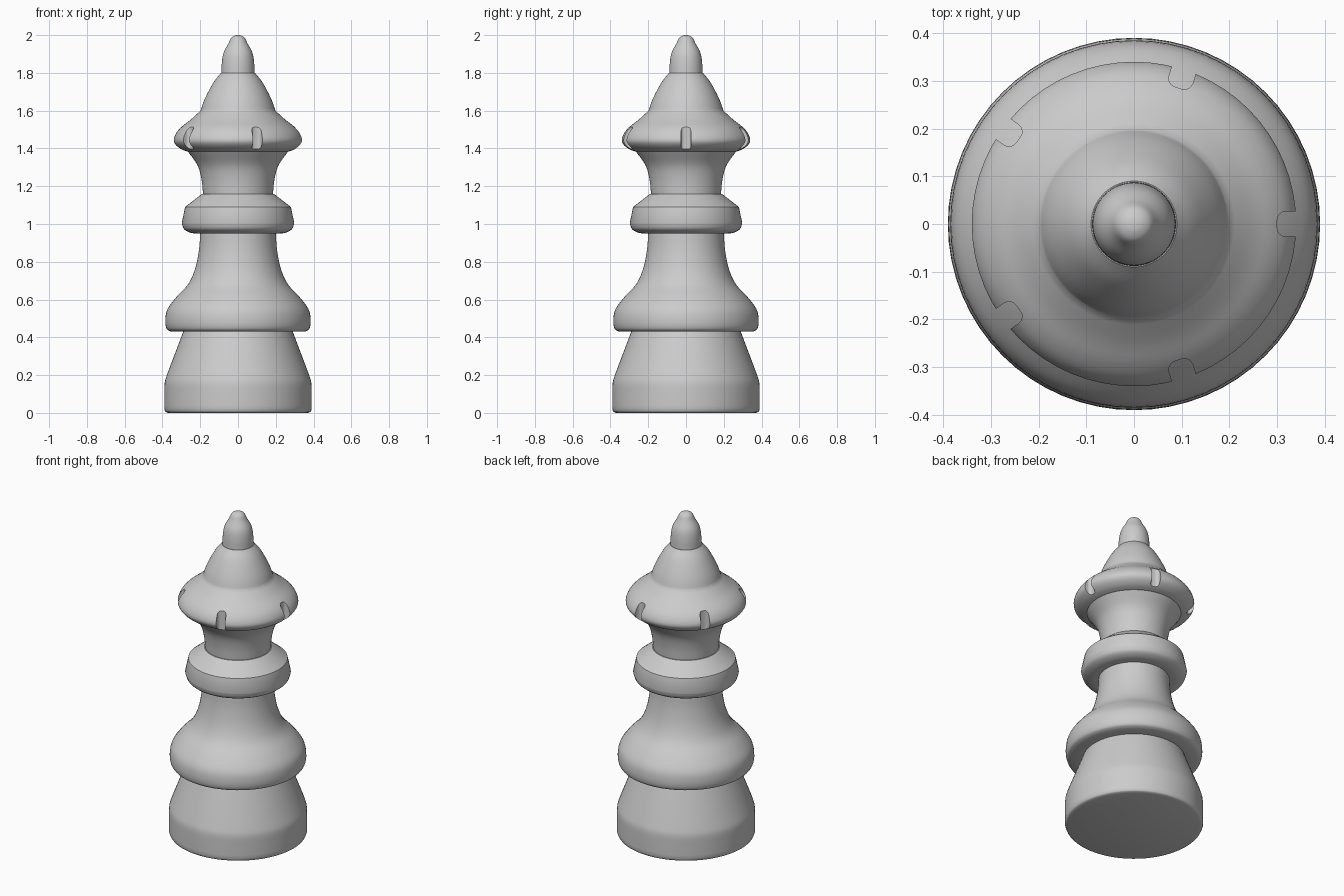
import bpy, bmesh, math
from mathutils import Vector

if "Cube" in bpy.data.objects:
    bpy.data.objects.remove(bpy.data.objects["Cube"])

SEGMENTS = 64


def spline(pts, steps=4):
    """Smooth curve through (radius, z) points; two points give a straight line."""
    p = [Vector(q) for q in pts]
    if len(p) == 2:
        return p
    ext = [2 * p[0] - p[1]] + p + [2 * p[-1] - p[-2]]
    out = [p[0]]
    for i in range(1, len(p)):
        a, b, c, d = ext[i - 1:i + 3]
        for s in range(1, steps + 1):
            t = s / steps
            out.append(0.5 * (2 * b + (c - a) * t + (2 * a - 5 * b + 4 * c - d) * t**2
                              + (3 * b - a - 3 * c + d) * t**3))
    return out


def lathe(name, *curves):
    """Spin joined profile curves around z; corners sit between curves."""
    prof = []
    for c in curves:
        pts = spline(c)
        prof += pts[1:] if prof else pts
    bm = bmesh.new()
    vs = [bm.verts.new((max(r, 0), 0, z)) for r, z in prof]
    edges = [bm.edges.new(e) for e in zip(vs, vs[1:])]
    bmesh.ops.spin(bm, geom=vs + edges, axis=(0, 0, 1), cent=(0, 0, 0),
                   angle=2 * math.pi, steps=SEGMENTS, use_duplicate=False)
    bmesh.ops.remove_doubles(bm, verts=bm.verts, dist=1e-5)
    bmesh.ops.recalc_face_normals(bm, faces=bm.faces)
    # open shells: make sure the faces point away from the axis
    if sum(f.normal.x * f.calc_center_median().x + f.normal.y * f.calc_center_median().y
           for f in bm.faces) < 0:
        bmesh.ops.reverse_faces(bm, faces=bm.faces)
    return finish(name, bm)


def finish(name, bm):
    me = bpy.data.meshes.new(name)
    bm.to_mesh(me)
    bm.free()
    ob = bpy.data.objects.new(name, me)
    bpy.context.collection.objects.link(ob)
    return ob


# Foot block with tapered top
base = lathe("base",
             [(0, 0), (0.37, 0)],
             [(0.37, 0), (0.384, 0.006), (0.39, 0.02)],
             [(0.39, 0.02), (0.39, 0.1), (0.388, 0.16), (0.375, 0.205)],
             [(0.375, 0.205), (0.29, 0.43)])

# Bulging lower ring flowing into the stem
stem = lathe("stem",
             [(0.29, 0.43), (0.355, 0.43)],
             [(0.355, 0.43), (0.378, 0.445), (0.385, 0.49), (0.373, 0.55), (0.325, 0.615),
              (0.265, 0.68), (0.228, 0.76), (0.207, 0.86), (0.2, 0.95)])

# Middle collar
collar = lathe("collar",
               [(0.2, 0.95), (0.245, 0.952), (0.285, 0.972), (0.298, 1.005)],
               [(0.298, 1.005), (0.28, 1.09)],
               [(0.28, 1.09), (0.19, 1.16), ],
               [(0.19, 1.16), (0.185, 1.16)])

# Flared neck
neck = lathe("neck", [(0.185, 1.16), (0.193, 1.235), (0.214, 1.31), (0.265, 1.383)])

# Crown with domed top
crown = lathe("crown",
              [(0, 1.383), (0.265, 1.383)],
              [(0.265, 1.383), (0.3, 1.396), (0.33, 1.42), (0.34, 1.447), (0.325, 1.485),
               (0.295, 1.518), (0.25, 1.553), (0.198, 1.6)],
              [(0.198, 1.6), (0.181, 1.65), (0.155, 1.705), (0.125, 1.757), (0.09, 1.8)],
              [(0.09, 1.8), (0, 1.8)])

# Finial and round tip
finial = lathe("finial",
               [(0.088, 1.8), (0.085, 1.86), (0.075, 1.91), (0.05, 1.957)],
               [(0.05, 1.957), (0.036, 1.985), (0.018, 1.997), (0, 2.0)])

# Five rounded notches cut around the crown rim
bm = bmesh.new()
for k in range(5):
    a = k * 2 * math.pi / 5
    outline = [(0.4, -0.026), (0.4, 0.026)]
    for cy, start in ((0.008, 90), (-0.008, 180)):
        for i in range(5):
            t = math.radians(start + i * 22.5)
            outline.append((0.318 + 0.018 * math.cos(t), cy + 0.018 * math.sin(t)))
    f = bm.faces.new([bm.verts.new((x * math.cos(a) - y * math.sin(a),
                                    x * math.sin(a) + y * math.cos(a), 1.3))
                      for x, y in outline])
    top = bmesh.ops.extrude_face_region(bm, geom=[f])["geom"]
    bmesh.ops.translate(bm, vec=(0, 0, 0.35),
                        verts=[v for v in top if isinstance(v, bmesh.types.BMVert)])
bmesh.ops.recalc_face_normals(bm, faces=bm.faces)
cutter = finish("notch_cutter", bm)
cutter.hide_render = True
cutter.hide_viewport = True
mod = crown.modifiers.new("notches", 'BOOLEAN')
mod.operation = 'DIFFERENCE'
mod.solver = 'EXACT'
mod.object = cutter
bpy.context.view_layer.objects.active = crown
bpy.ops.object.modifier_apply(modifier=mod.name)
bpy.data.objects.remove(cutter)

# Smooth shading with crisp creases
for ob in (base, stem, collar, neck, crown, finial):
    bpy.ops.object.select_all(action='DESELECT')
    ob.select_set(True)
    bpy.context.view_layer.objects.active = ob
    bpy.ops.object.shade_smooth_by_angle(angle=math.radians(30))
